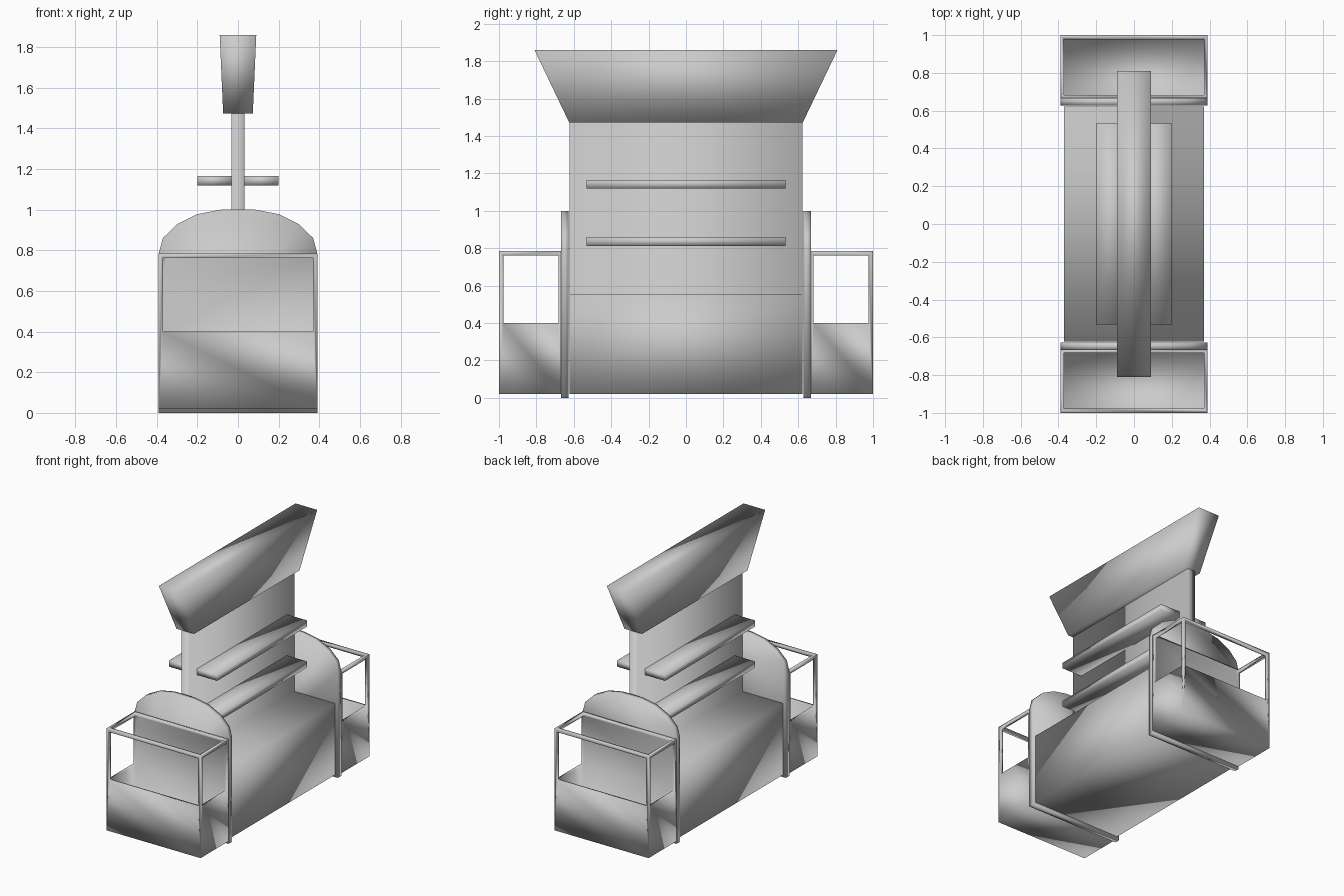
import bpy, bmesh

if "Cube" in bpy.data.objects:
    bpy.data.objects.remove(bpy.data.objects["Cube"])


def finish(name, bm):
    bmesh.ops.recalc_face_normals(bm, faces=bm.faces)
    for f in bm.faces:
        f.smooth = True
    me = bpy.data.meshes.new(name)
    bm.to_mesh(me)
    bm.free()
    ob = bpy.data.objects.new(name, me)
    bpy.context.collection.objects.link(ob)
    return ob


def box(name, lo, hi, flare=(1, 1)):
    """Box between two corners; flare scales the top face in x and y."""
    bm = bmesh.new()
    bmesh.ops.create_cube(bm, size=1)
    for v in bm.verts:
        top = v.co.z > 0
        for i in range(3):
            v.co[i] = (lo[i] + hi[i]) / 2 + v.co[i] * (hi[i] - lo[i])
        if top:
            v.co.x *= flare[0]
            v.co.y *= flare[1]
    return finish(name, bm)


def extrude_y(name, profile, y0, y1):
    """Extrude an (x, z) outline from y0 to y1."""
    bm = bmesh.new()
    face = bm.faces.new([bm.verts.new((x, y0, z)) for x, z in profile])
    out = bmesh.ops.extrude_face_region(bm, geom=[face])
    verts = [g for g in out['geom'] if isinstance(g, bmesh.types.BMVert)]
    bmesh.ops.translate(bm, verts=verts, vec=(0, y1 - y0, 0))
    return finish(name, bm)


def symmetric(half):
    return half + [(-x, z) for x, z in reversed(half)]


def mirror(ob, axis):
    m = ob.modifiers.new("mirror", 'MIRROR')
    m.use_axis = [i == axis for i in range(3)]
    m.use_mirror_merge = False


# Base with upright centre panel, one inverted-T profile
extrude_y("base_and_back_panel", symmetric(
    [(0.37, 0.02), (0.37, 0.555), (0.033, 0.555), (0.033, 1.48)]), -0.623, 0.623)

# Shelves on both sides of the centre panel
for name, z in (("lower_shelf", 0.813), ("upper_shelf", 1.12)):
    mirror(box(name, (0.033, -0.533, z), (0.20, 0.533, z + 0.046)), 0)

# Flared header sign
box("header_sign", (-0.073, -0.625, 1.473), (0.073, 0.625, 1.86), (0.09 / 0.073, 0.81 / 0.625))

# Arched end panels
arch = [(0.39, 0), (0.39, 0.785), (0.37, 0.86), (0.30, 0.928), (0.20, 0.978), (0.085, 1.0)]
mirror(extrude_y("end_panel", symmetric(arch), 0.627, 0.667), 1)

# End bins: a box hollowed out, with windows leaving thin posts and rails
end_bin = box("end_bin", (-0.39, 0.667, 0.02), (0.39, 1.0, 0.785))
cutters = [
    box("bin_cavity_cutter", (-0.37, 0.682, 0.04), (0.37, 0.977, 1.2)),
    box("side_window_cutter", (-0.6, 0.682, 0.40), (0.6, 0.977, 0.762)),
    box("front_window_cutter", (-0.37, 0.80, 0.40), (0.37, 1.2, 0.762)),
]
for c in cutters:
    c.hide_render = True
    mod = end_bin.modifiers.new(c.name, 'BOOLEAN')
    mod.operation = 'DIFFERENCE'
    mod.solver = 'EXACT'
    mod.object = c

# Bake the cuts, remove the cutters, then mirror the bin to the front
bpy.context.view_layer.update()
dg = bpy.context.evaluated_depsgraph_get()
end_bin_mesh = bpy.data.meshes.new_from_object(end_bin.evaluated_get(dg))
end_bin.modifiers.clear()
end_bin.data = end_bin_mesh
for c in cutters:
    bpy.data.objects.remove(c)
mirror(end_bin, 1)
